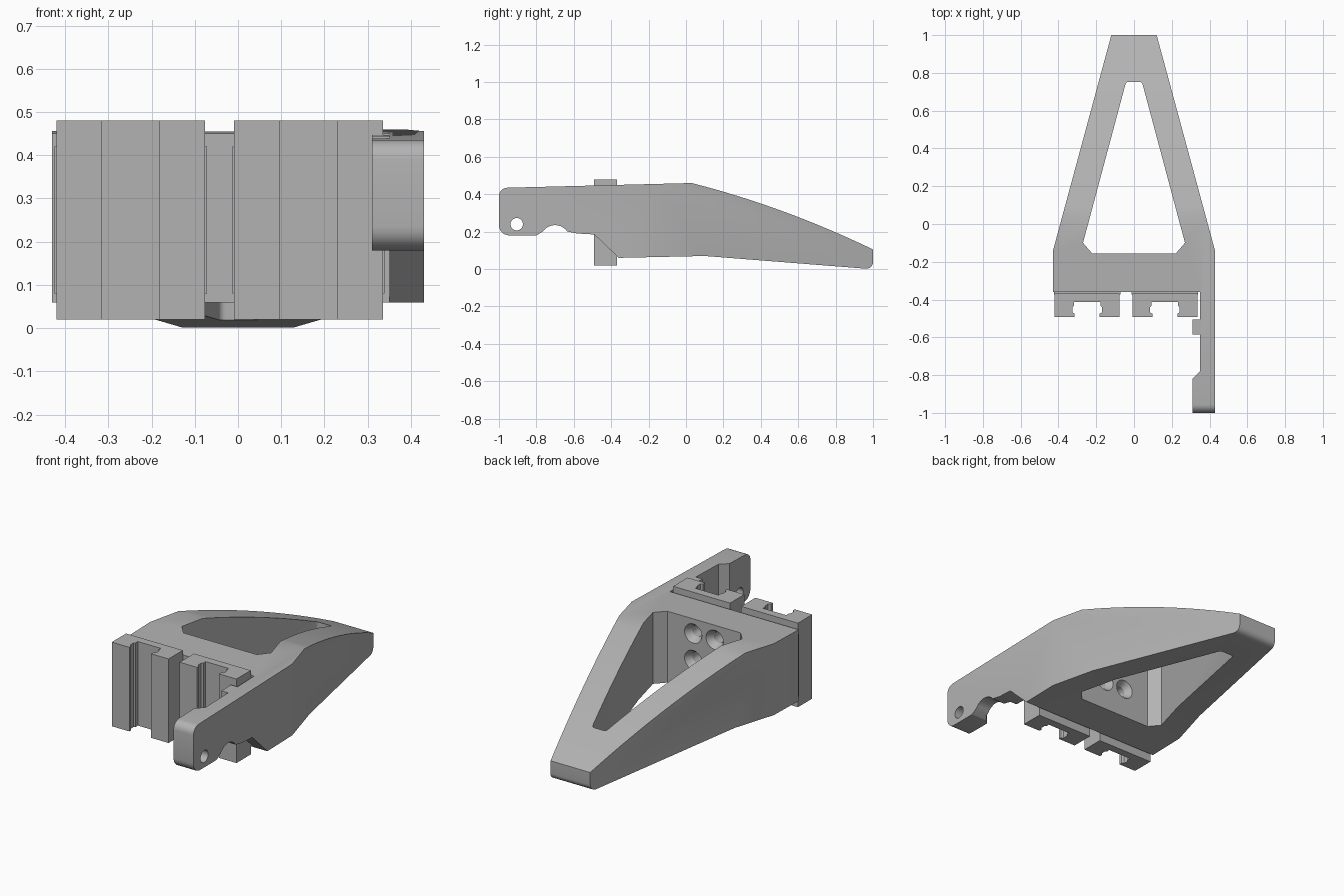
import bpy, bmesh, math
from mathutils import Vector, Matrix

cube = bpy.data.objects.get("Cube")
if cube:
    bpy.data.objects.remove(cube)

grey = bpy.data.materials.new("plain grey")
grey.use_nodes = True
colour = (0.45, 0.45, 0.45, 1)
grey.diffuse_color = colour
grey.node_tree.nodes["Principled BSDF"].inputs["Base Color"].default_value = colour


def finish(name, bm):
    bmesh.ops.recalc_face_normals(bm, faces=bm.faces)
    mesh = bpy.data.meshes.new(name)
    bm.to_mesh(mesh)
    bm.free()
    mesh.materials.append(grey)
    obj = bpy.data.objects.new(name, mesh)
    bpy.context.collection.objects.link(obj)
    return obj


def prism(name, points, axis, low, high):
    """Extrude a closed outline along x (points are y, z) or z (points are x, y)."""
    place = (lambda p: (low, *p)) if axis == "x" else (lambda p: (*p, low))
    step = Vector((high - low, 0, 0)) if axis == "x" else Vector((0, 0, high - low))
    bm = bmesh.new()
    face = bm.faces.new([bm.verts.new(place(p)) for p in points])
    new = bmesh.ops.extrude_face_region(bm, geom=[face])["geom"]
    bmesh.ops.translate(bm, vec=step, verts=[v for v in new if isinstance(v, bmesh.types.BMVert)])
    return finish(name, bm)


def cone(name, centre, r1, r2, depth, turn):
    bm = bmesh.new()
    bmesh.ops.create_cone(bm, cap_ends=True, segments=32, radius1=r1, radius2=r2, depth=depth,
                          matrix=Matrix.Translation(centre) @ turn)
    return finish(name, bm)


def combine(obj, cutter, operation):
    mod = obj.modifiers.new("cut", "BOOLEAN")
    mod.operation, mod.object, mod.solver = operation, cutter, "EXACT"
    bpy.context.view_layer.objects.active = obj
    bpy.ops.object.modifier_apply(modifier=mod.name)
    bpy.data.objects.remove(cutter)


def arc(cx, cy, r, start, end, n=6):
    angles = [math.radians(start + (end - start) * i / n) for i in range(n + 1)]
    return [(cx + r * math.cos(a), cy + r * math.sin(a)) for a in angles]


# Side silhouette of frame and arm, with the long curved back
slope = [(0.03 + 0.97 * t, 0.46 - 0.245 * t - 0.11 * t * t) for t in [i / 16 for i in range(17)]]
side = (slope + arc(0.965, 0.037, 0.035, 0, -95)
        + [(0.1, 0.07), (-0.36, 0.06), (-0.49, 0.185), (-0.58, 0.19)]
        + arc(-0.7, 0.155, 0.08, 35, 145, 10)
        + [(-0.8, 0.18)] + arc(-0.945, 0.235, 0.055, 270, 180) + arc(-0.955, 0.39, 0.045, 180, 90))
frame = prism("frame_and_arm", side, "x", -0.6, 0.6)

# Plan outline: tapered frame with the side arm and its two inner pads
plan = [(-0.093, 1.1), (0.093, 1.1), (0.43, -0.145), (0.43, -1.1), (0.31, -1.1),
        (0.31, -0.82), (0.35, -0.78), (0.35, -0.585), (0.31, -0.585), (0.31, -0.505),
        (0.35, -0.505), (0.35, -0.36), (-0.43, -0.36), (-0.43, -0.145)]
combine(frame, prism("plan_cutter", plan, "z", -0.2, 0.8), "INTERSECT")

# Triangular window with rounded tip corners
half = arc(0.028, 0.735, 0.018, 90, 15, 4) + [(0.27, -0.1), (0.222, -0.155)]
window = half + [(-x, y) for x, y in reversed(half)]
combine(frame, prism("window_cutter", window, "z", -0.2, 0.8), "DIFFERENCE")

# Pivot hole through the arm end
combine(frame, cone("hole_cutter", (0.4, -0.905, 0.24), 0.033, 0.033, 0.6,
                    Matrix.Rotation(math.pi / 2, 4, "Y")), "DIFFERENCE")

# Countersunk screw holes in the window's front wall
to_back = Matrix.Rotation(-math.pi / 2, 4, "X")
for x in (-0.065, 0.065):
    for z in (0.23, 0.375):
        combine(frame, cone("sink_cutter", (x, -0.165, z), 0.03, 0.062, 0.05, to_back), "DIFFERENCE")
        combine(frame, cone("screw_cutter", (x, -0.24, z), 0.03, 0.03, 0.14, to_back), "DIFFERENCE")

# Two grooved mounting rails with a thin pad behind each
rail_half = [(0.172, -0.368), (0.172, -0.492), (0.066, -0.492), (0.066, -0.475),
             (0.078, -0.468), (0.078, -0.44), (0.07, -0.432), (0.07, -0.412)]
rail = rail_half + [(-x, y) for x, y in reversed(rail_half)]
parts = [frame]
for label, cx in (("right", -0.248), ("left", 0.163)):
    parts.append(prism(label + "_rail", [(cx + x, y) for x, y in rail], "z", 0.02, 0.48))
    a, b = cx - 0.176, cx + 0.176
    parts.append(prism(label + "_rail_pad", [(a, -0.372), (b, -0.372), (b, -0.355), (a, -0.355)],
                       "z", 0.08, 0.42))

# Smooth only the curved surfaces
bpy.ops.object.select_all(action="DESELECT")
for part in parts:
    part.select_set(True)
bpy.context.view_layer.objects.active = frame
bpy.ops.object.shade_smooth_by_angle(angle=math.radians(25))
